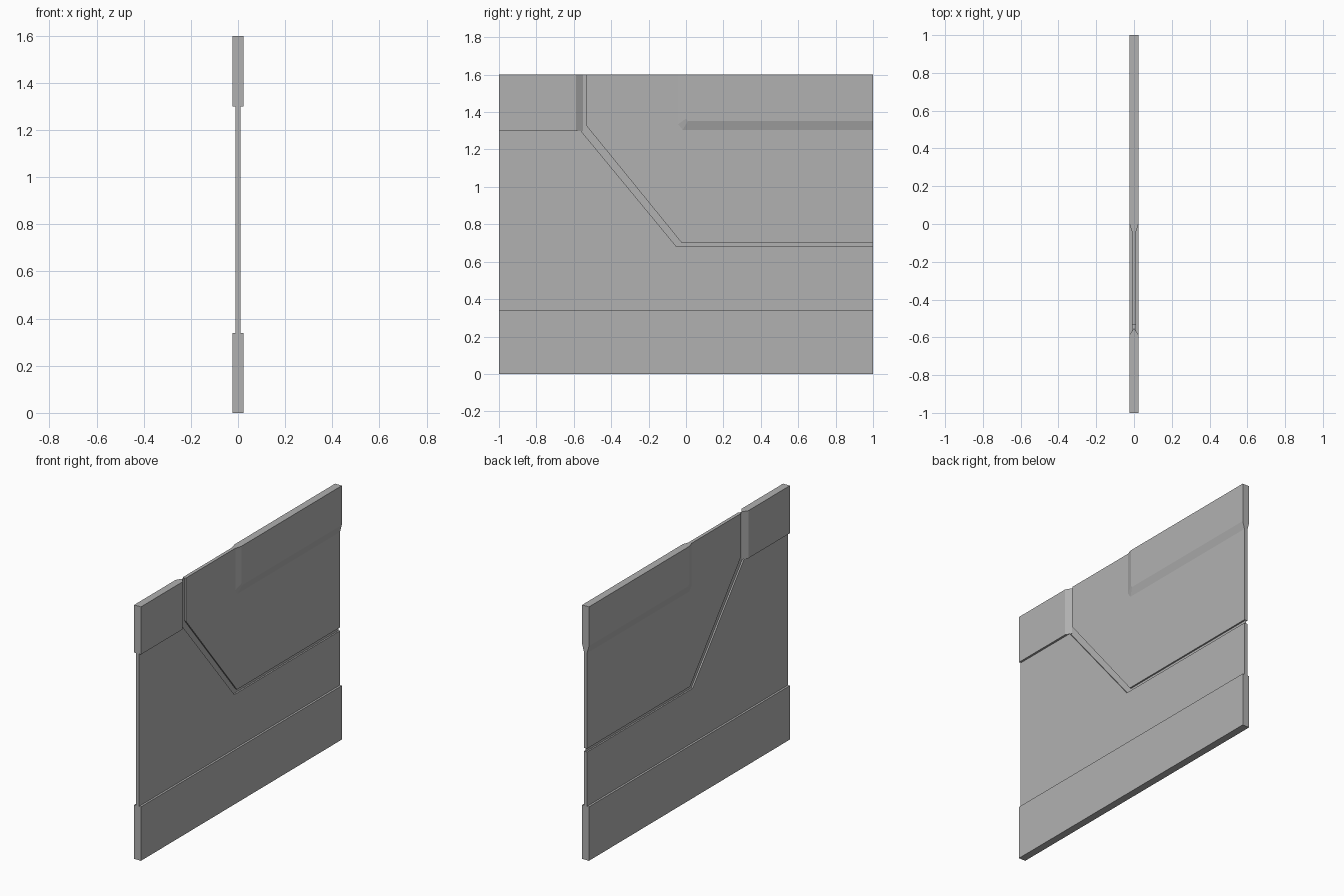
import bpy

if "Cube" in bpy.data.objects:
    bpy.data.objects.remove(bpy.data.objects["Cube"])

THICK = 0.0235   # half thickness of the heavy rails
THIN = 0.0105    # half thickness of the thin panels
WEB = 0.001      # half thickness at the bottom of the groove

grey = bpy.data.materials.new("dark_grey")
grey.diffuse_color = (0.44, 0.44, 0.44, 1)
grey.use_nodes = True
grey.node_tree.nodes["Principled BSDF"].inputs["Base Color"].default_value = grey.diffuse_color


def loft(name, rings, caps=(True, True)):
    """Join rings of equal point count with quads and optionally cap the ends."""
    n = len(rings[0])
    verts = [p for ring in rings for p in ring]
    faces = []
    for k in range(len(rings) - 1):
        for i in range(n):
            j = (i + 1) % n
            faces.append((k * n + i, k * n + j, (k + 1) * n + j, (k + 1) * n + i))
    if caps[0]:
        faces.append(tuple(reversed(range(n))))
    if caps[1]:
        faces.append(tuple(range(len(verts) - n, len(verts))))
    mesh = bpy.data.meshes.new(name)
    mesh.from_pydata(verts, [], faces)
    mesh.materials.append(grey)
    ob = bpy.data.objects.new(name, mesh)
    bpy.context.collection.objects.link(ob)
    return ob


def slab(name, outline, half):
    """Plate in the YZ plane, outline counter-clockwise seen from +X."""
    return loft(name, [[(x, y, z) for y, z in outline] for x in (-half, half)])


# shared groove outlines, from top edge to rear edge
lower_edge = [(-0.562, 1.30), (-0.052, 0.682), (1, 0.682)]
upper_edge = [(-0.535, 1.6), (-0.535, 1.33), (-0.025, 0.703), (1, 0.703)]

# heavy bottom rail
slab("bottom_rail", [(-1, 0), (1, 0), (1, 0.34), (-1, 0.34)], THICK)

# thin lower panel
slab("lower_panel", [(-1, 0.34), (1, 0.34)] + lower_edge[::-1] + [(-1, 1.30)], THIN)

# recessed web between the two panels
slab("groove_web", [(-0.552, 1.6), (-0.552, 1.30)] + lower_edge + upper_edge[::-1], WEB)

# upper panel
slab("upper_panel", upper_edge + [(1, 1.6)], THIN)

# corner block, tapering into the groove
profile = [(-THICK, -1), (THICK, -1), (THICK, -0.587),
           (WEB, -0.552), (-WEB, -0.552), (-THICK, -0.587)]
loft("corner_block", [[(x, y, z) for x, y in profile] for z in (1.30, 1.6)])

# raised rear pads with sloped borders, one per side
base = [(-0.042, 1.6), (-0.042, 1.335), (-0.018, 1.305), (1, 1.305), (1, 1.6)]
top = [(0, 1.6), (0, 1.365), (0.01, 1.352), (1, 1.352), (1, 1.6)]
right_pad = loft("raised_pad", [[(THIN, y, z) for y, z in base],
                                [(THICK, y, z) for y, z in top]], (False, True))
mirror = right_pad.modifiers.new("Mirror", 'MIRROR')
mirror.use_axis = (True, False, False)
mirror.use_clip = False
mirror.use_mirror_merge = False
